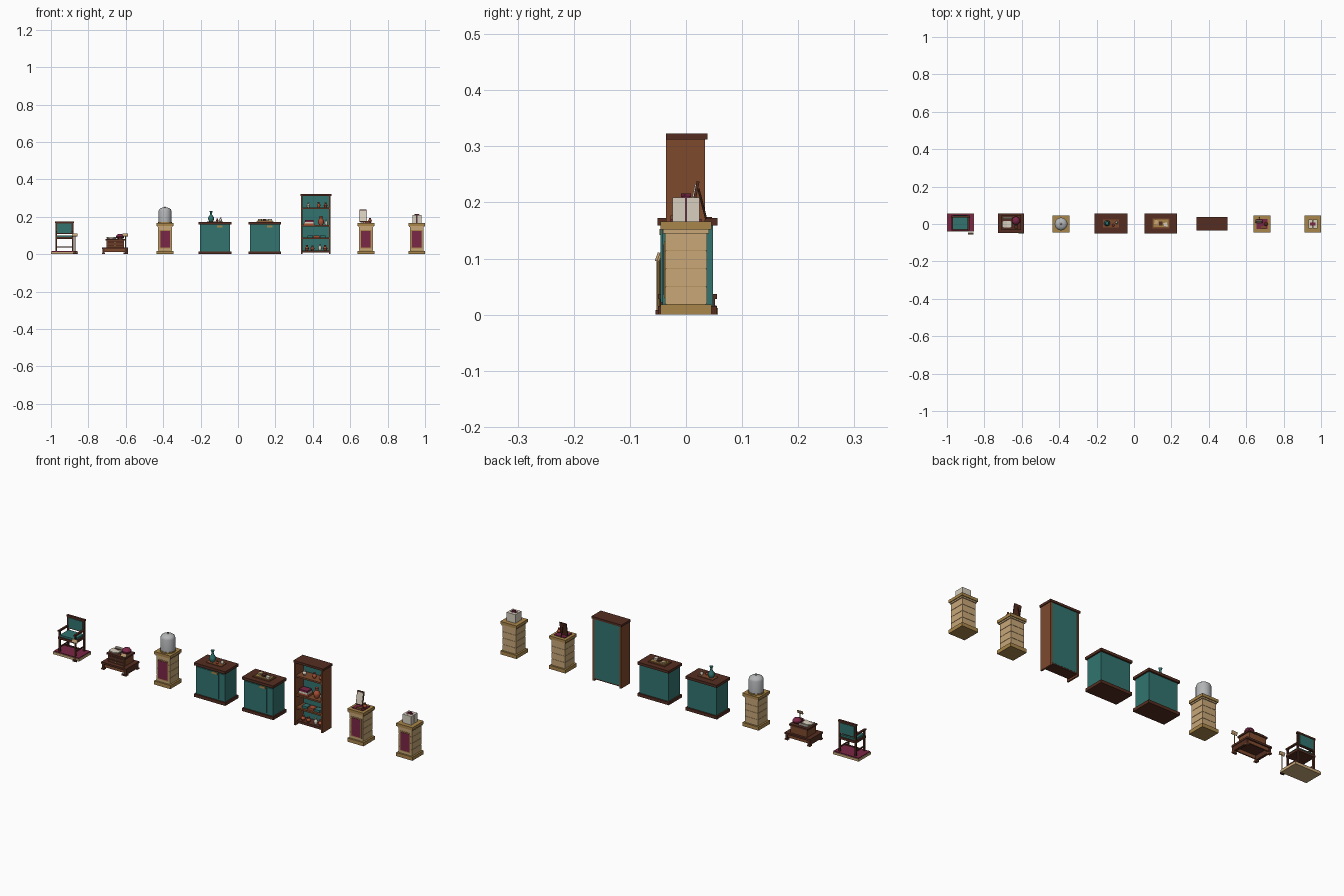
import bpy
import math
from mathutils import Vector

cube = bpy.data.objects.get("Cube")
if cube:
    bpy.data.objects.remove(cube)


def mat(name, rgb):
    m = bpy.data.materials.new(name)
    m.use_nodes = True
    m.diffuse_color = (*rgb, 1)
    m.node_tree.nodes["Principled BSDF"].inputs["Base Color"].default_value = (*rgb, 1)
    return m


TEAL = mat("teal", (.032, .175, .16))
DARK = mat("dark brown", (.09, .027, .015))
BROWN = mat("mid brown", (.21, .068, .027))
TAN = mat("tan stone", (.58, .39, .19))
GOLD = mat("old gold", (.4, .24, .07))
WINE = mat("burgundy", (.195, .02, .06))
CREAM = mat("cream", (.69, .63, .52))
GREY = mat("glass grey", (.45, .46, .47))
CLAY = mat("terracotta", (.4, .08, .035))


def mesh_object(name, verts, faces, m):
    me = bpy.data.meshes.new(name)
    me.from_pydata(verts, [], faces)
    me.materials.append(m)
    ob = bpy.data.objects.new(name, me)
    bpy.context.collection.objects.link(ob)
    return ob


def box(name, x, y, z, sx, sy, h, m, rot=(0, 0, 0)):
    """Box centred on x, y with its underside at z."""
    v = [(i * sx / 2, j * sy / 2, k * h / 2)
         for k in (-1, 1) for i, j in ((-1, -1), (1, -1), (1, 1), (-1, 1))]
    f = [(3, 2, 1, 0), (4, 5, 6, 7)] + [
        (i, (i + 1) % 4, (i + 1) % 4 + 4, i + 4) for i in range(4)]
    ob = mesh_object(name, v, f, m)
    ob.location = (x, y, z + h / 2)
    ob.rotation_euler = rot
    return ob


def lathe(name, x, y, z, profile, m, n=16):
    """Turn a radius/height profile round a vertical axis."""
    v, f = [], []
    for r, h in profile:
        for i in range(n):
            a = math.tau * i / n
            v.append((r * math.cos(a), r * math.sin(a), h))
    for k in range(len(profile) - 1):
        for i in range(n):
            j = (i + 1) % n
            f.append((k * n + i, k * n + j, k * n + n + j, k * n + n + i))
    f.append(tuple(reversed(range(n))))
    f.append(tuple(range(len(v) - n, len(v))))
    ob = mesh_object(name, v, f, m)
    ob.location = (x, y, z)
    bpy.ops.object.select_all(action='DESELECT')
    ob.select_set(True)
    bpy.context.view_layer.objects.active = ob
    bpy.ops.object.shade_smooth_by_angle(angle=math.radians(40))
    return ob


def rod(name, a, b, r, m):
    a, b = Vector(a), Vector(b)
    ob = lathe(name, *a, [(r, 0), (r, (b - a).length)], m, 8)
    ob.rotation_euler = (b - a).to_track_quat('Z', 'Y').to_euler()
    return ob


def pot(name, x, y, z, r, h, m):
    lathe(name, x, y, z, [(r * .55, 0), (r, h * .35), (r * .85, h * .55),
                          (r * .4, h * .75), (r * .55, h)], m, 12)


def sign(x, y):
    box("sign_foot", x, y, 0, .02, .008, .008, DARK)
    rod("sign_post", (x, y, .005), (x, y, .1), .0022, GOLD)
    box("sign_plaque", x, y - .001, .095, .03, .004, .016, TAN, (-.35, 0, 0))


# Stone pedestals
def pedestal(x):
    box("pedestal_base", x, 0, 0, .09, .09, .018, GOLD)
    box("pedestal_core", x, 0, .018, .071, .071, .128, GOLD)
    for i in range(4):
        box("pedestal_course", x, 0, .0185 + i * .032, .074, .074, .0305, TAN)
    box("pedestal_neck", x, 0, .145, .082, .082, .008, TAN)
    box("pedestal_cap", x, 0, .152, .09, .09, .014, GOLD)
    box("panel_frame", x, -.0375, .03, .06, .003, .1, GOLD)
    box("panel", x, -.039, .035, .051, .003, .09, WINE)


CASE_X, FRAME_X, GIFT_X = -.39, .684, .956
for px in (CASE_X, FRAME_X, GIFT_X):
    pedestal(px)

# Domed display case
lathe("dome_ring", CASE_X, 0, .166, [(.037, 0), (.037, .006)], GOLD, 24)
lathe("glass_dome", CASE_X, 0, .172,
      [(.034, 0), (.034, .06), (.031, .068), (.022, .075), (.006, .079)], GREY, 24)
lathe("dome_knob", CASE_X, 0, .249, [(.003, 0), (.005, .003), (.002, .007)], CREAM, 10)

# Framed card on an easel
box("display_cloth", FRAME_X, 0, .166, .06, .055, .004, WINE)
box("card_frame", FRAME_X - .015, .015, .172, .038, .005, .066, DARK, (-.2, 0, 0))
box("card", FRAME_X - .015, .0118, .177, .031, .003, .056, CREAM, (-.2, 0, 0))
rod("easel_leg", (FRAME_X - .015, .036, .17), (FRAME_X - .015, .022, .225), .002, DARK)
pot("small_pot", FRAME_X + .022, 0, .17, .01, .024, CLAY)
box("small_book", FRAME_X + .008, -.02, .17, .028, .016, .007, BROWN)

# Cream parcels with a bow
for i in (-1, 1):
    for j in (-1, 1):
        box("parcel", GIFT_X + i * .0122, j * .0122, .166, .0235, .0235, .043, CREAM)
box("parcel_ribbon", GIFT_X, 0, .166, .028, .014, .045, WINE)
box("parcel_bow", GIFT_X, 0, .21, .018, .011, .006, WINE, (0, 0, .4))


# Shop counters
def counter(x):
    y = .003
    box("counter_base", x, y, 0, .174, .105, .015, DARK)
    box("counter_body", x, y, .015, .16, .09, .145, TEAL)
    box("counter_top", x, y, .159, .174, .107, .013, DARK)
    for i, w in ((-1, .026), (0, .092), (1, .026)):
        box("counter_panel", x + i * .0625, y - .0455, .022, w, .005, .13, TEAL)
    box("counter_label", x + .025, y - .049, .142, .03, .003, .011, GOLD)


VASE_X, BOOK_X = -.123, .144
for cx in (VASE_X, BOOK_X):
    counter(cx)

# Goods on the counters
box("vase_mat", VASE_X, .003, .172, .085, .042, .003, BROWN)
lathe("teal_vase", VASE_X - .021, .004, .175,
      [(.01, 0), (.016, .012), (.015, .022), (.006, .036), (.005, .046), (.009, .056)], TEAL)
pot("cream_cup", VASE_X + .03, .008, .175, .008, .022, CREAM)
pot("clay_cup", VASE_X + .012, -.006, .175, .007, .015, CLAY)
box("tray", BOOK_X, .003, .172, .092, .052, .004, BROWN)
box("tray_cloth", BOOK_X, .003, .176, .08, .04, .003, GOLD)
for i in (-1, 0, 1):
    box("tray_item", BOOK_X + i * .025, .003 - i * .007, .179, .018, .022, .008,
        (TAN, DARK, CREAM)[i + 1], (0, 0, i * .3))

# Bookcase
SHELF_X = .416
for s in (-1, 1):
    box("bookcase_side", SHELF_X + s * .0745, -.001, 0, .009, .07, .313, BROWN)
box("bookcase_back", SHELF_X, .03, .014, .146, .006, .298, TEAL)
box("bookcase_top", SHELF_X, .001, .312, .166, .074, .011, DARK)
box("bookcase_plinth", SHELF_X, .004, .008, .144, .056, .012, DARK)
LEVELS = (.02, .09, .155, .25)
for z in LEVELS[1:]:
    box("shelf", SHELF_X, -.003, z - .008, .144, .062, .008, BROWN)
for dx, r, h, level, m in (
        (-.048, .011, .028, 0, CLAY), (-.018, .011, .026, 0, CLAY),
        (.022, .01, .034, 0, CREAM), (.05, .012, .03, 0, CLAY),
        (.028, .017, .05, 2, CLAY), (.056, .009, .03, 2, CREAM),
        (-.04, .01, .026, 3, CREAM), (.015, .01, .028, 3, CLAY),
        (.052, .01, .026, 3, CLAY)):
    pot("shelf_pot", SHELF_X + dx, -.008, LEVELS[level], r, h, m)
for i, m in enumerate((CLAY, CREAM, WINE)):
    box("flat_book", SHELF_X - .036, -.008, LEVELS[2] + i * .009, .058 - i * .006,
        .036, .009, m)
for i, m in enumerate((TEAL, CLAY, TEAL)):
    box("low_book", SHELF_X - .03 + i * .034, -.008, LEVELS[1], .03, .03, .011, m)

# Writing desk with low side benches
DESK_X, DESK_Y = -.657, .003
box("bench_top", DESK_X, DESK_Y, .028, .14, .104, .009, DARK)
for s in (-1, 1):
    box("bench_leg", DESK_X + s * .062, DESK_Y, .006, .012, .098, .022, DARK)
    for t in (-1, 1):
        box("bench_foot", DESK_X + s * .062, DESK_Y + t * .044, 0, .016, .016, .006, BROWN)
    box("bench_rail", DESK_X, DESK_Y + s * .043, .012, .124, .006, .016, BROWN)
box("desk_body", DESK_X, .008, .037, .094, .07, .036, BROWN)
for z in (.04, .057):
    box("desk_drawer", DESK_X, -.028, z, .082, .004, .013, DARK)
    rod("drawer_knob", (DESK_X, -.029, z + .006), (DESK_X, -.034, z + .006), .003, GOLD)
box("desk_top", DESK_X, .008, .073, .104, .078, .008, DARK)
lathe("wine_cushion", DESK_X + .026, .018, .081,
      [(.012, 0), (.021, .007), (.022, .014), (.016, .023), (.005, .028)], WINE)
for s in (-1, 1):
    box("open_book_page", DESK_X - .022 + s * .013, -.002, .083, .026, .034, .005,
        CREAM, (0, -s * .2, 0))
rod("scroll", (DESK_X - .044, .032, .087), (DESK_X + .004, .032, .087), .006, CREAM)
box("ink_box", DESK_X + .028, -.016, .081, .018, .014, .01, DARK)
sign(-.602, -.046)

# Armchair on a carpeted platform
CHAIR_X, CHAIR_Y = -.928, .008
box("platform", CHAIR_X, CHAIR_Y, 0, .144, .098, .012, TAN)
box("carpet", CHAIR_X, CHAIR_Y, .012, .138, .092, .004, WINE)
for s in (-1, 1):
    x = CHAIR_X + s * .044
    box("back_post", x, .04, .016, .008, .008, .152, DARK)
    box("front_leg", x, -.028, .016, .008, .008, .105, DARK)
    box("armrest", x, .004, .117, .01, .08, .007, DARK)
    box("side_stretcher", x, .006, .035, .005, .064, .006, DARK)
box("middle_stretcher", CHAIR_X, .006, .035, .088, .005, .006, DARK)
box("seat_frame", CHAIR_X, .006, .08, .098, .08, .011, DARK)
box("seat_cushion", CHAIR_X, .005, .091, .084, .07, .009, TEAL)
box("back_frame", CHAIR_X, .041, .108, .09, .007, .06, DARK)
box("back_pad", CHAIR_X, .041, .113, .078, .013, .05, TEAL)
box("back_crest", CHAIR_X, .041, .166, .1, .011, .008, DARK)
sign(-.872, -.05)
